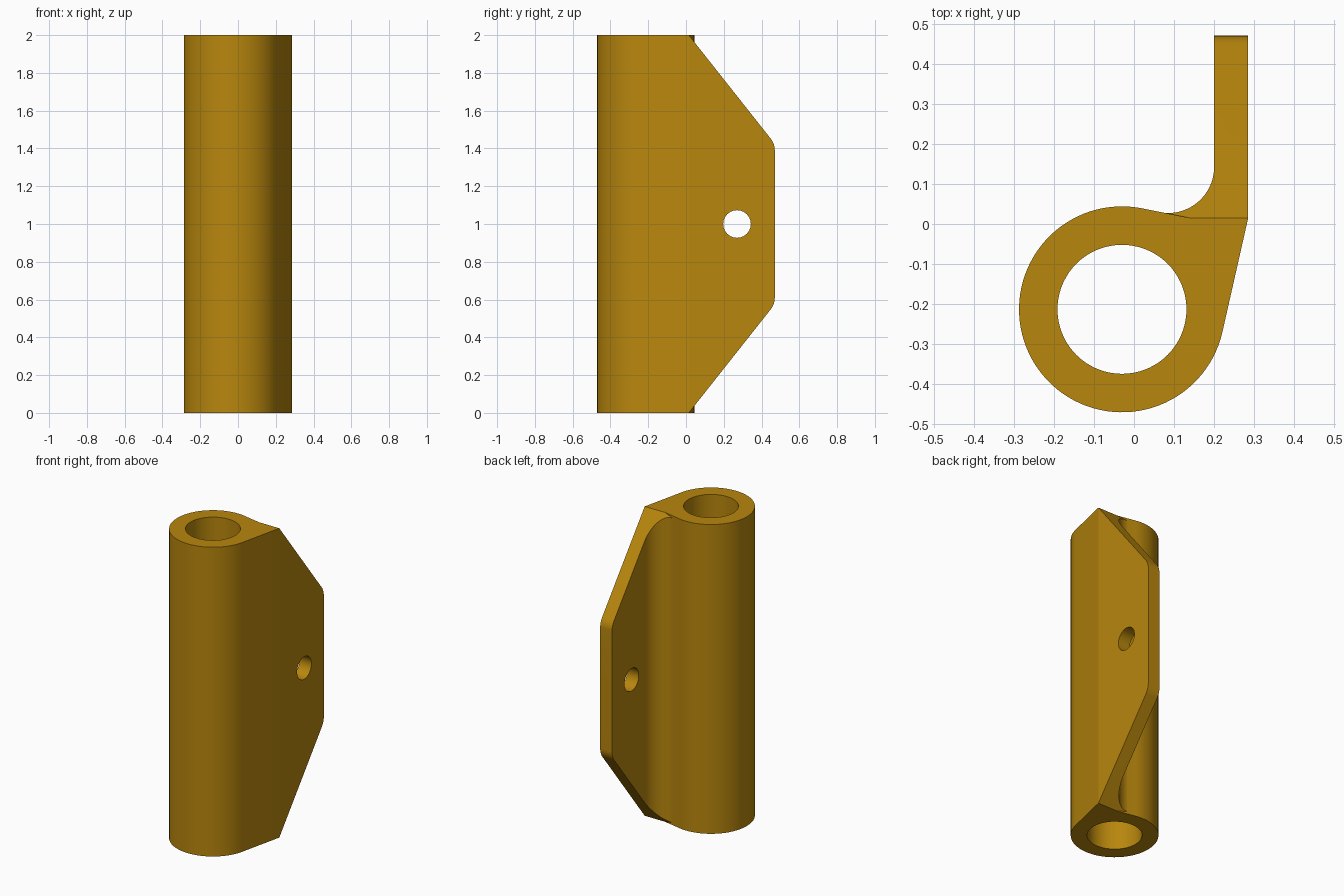
import bpy, bmesh, math
from mathutils import Vector

if "Cube" in bpy.data.objects:
    bpy.data.objects.remove(bpy.data.objects["Cube"])

brass = bpy.data.materials.new("dark_gold")
brass.diffuse_color = (0.48, 0.24, 0.004, 1)
brass.use_nodes = True
brass.node_tree.nodes["Principled BSDF"].inputs["Base Color"].default_value = brass.diffuse_color


def arc(cx, cy, r, a0, a1, n):
    """Points on an arc, angles in degrees."""
    return [(cx + r * math.cos(math.radians(a0 + (a1 - a0) * i / n)),
             cy + r * math.sin(math.radians(a0 + (a1 - a0) * i / n))) for i in range(n + 1)]


def prism(name, pts, axis, lo, hi):
    """Extrude a closed profile along z (xy profile) or x (yz profile)."""
    bm = bmesh.new()
    place = (lambda p: (p[0], p[1], lo)) if axis == 'z' else (lambda p: (lo, p[0], p[1]))
    face = bm.faces.new([bm.verts.new(place(p)) for p in pts])
    ext = bmesh.ops.extrude_face_region(bm, geom=[face])
    move = Vector((0, 0, hi - lo)) if axis == 'z' else Vector((hi - lo, 0, 0))
    bmesh.ops.translate(bm, vec=move, verts=[v for v in ext['geom'] if isinstance(v, bmesh.types.BMVert)])
    bmesh.ops.recalc_face_normals(bm, faces=bm.faces)
    me = bpy.data.meshes.new(name)
    bm.to_mesh(me)
    bm.free()
    me.materials.append(brass)
    ob = bpy.data.objects.new(name, me)
    bpy.context.collection.objects.link(ob)
    return ob


def boolean(target, tool, op):
    """Apply a boolean, then remove the tool."""
    bpy.context.view_layer.objects.active = target
    mod = target.modifiers.new(op, 'BOOLEAN')
    mod.operation, mod.object, mod.solver = op, tool, 'EXACT'
    bpy.ops.object.modifier_apply(modifier=mod.name)
    bpy.data.objects.remove(tool)


CX, CY, R, BORE = -0.03, -0.213, 0.257, 0.161
EDGE, ROOT = 0.285, 0.015        # flange outer face, flange root line

# Tube with a tangent shoulder that carries the flange
body = prism("hinge_barrel", arc(CX, CY, R, 78, 347.2, 72) + [(EDGE, ROOT), (0.14, ROOT)], 'z', 0, 2)

# Flange plate, blended into the tube by a fillet
fr = 0.115
flange = prism("flange", [(0.0, 0.0), (0.25, -0.1), (EDGE, ROOT), (EDGE, 0.47), (0.2, 0.47)]
               + arc(0.2 - fr, 0.1424, fr, 0, -102, 24), 'z', 0, 2)

# Side outline of the flange: sloped ends with rounded corners
slope = 1.263
tilt = math.degrees(math.atan(1 / slope))
upper = arc(0.37, 1.39, 0.1, 0, tilt, 8) + [(ROOT, 2.0), (-0.15, 1.85)]
lower = [(y, 2 - z) for y, z in reversed(upper)]
boolean(flange, prism("outline", upper + lower, 'x', -0.5, 0.5), 'INTERSECT')

# Join, then cut the bore and the bolt hole
boolean(body, flange, 'UNION')
boolean(body, prism("bore", arc(CX, CY, BORE, 0, 360, 72)[:-1], 'z', -0.1, 2.1), 'DIFFERENCE')
boolean(body, prism("bolt_hole", arc(0.27, 1.0, 0.073, 0, 360, 48)[:-1], 'x', 0.1, 0.5), 'DIFFERENCE')

bpy.ops.object.select_all(action='DESELECT')
body.select_set(True)
bpy.context.view_layer.objects.active = body
bpy.ops.object.shade_smooth_by_angle(angle=math.radians(10))
